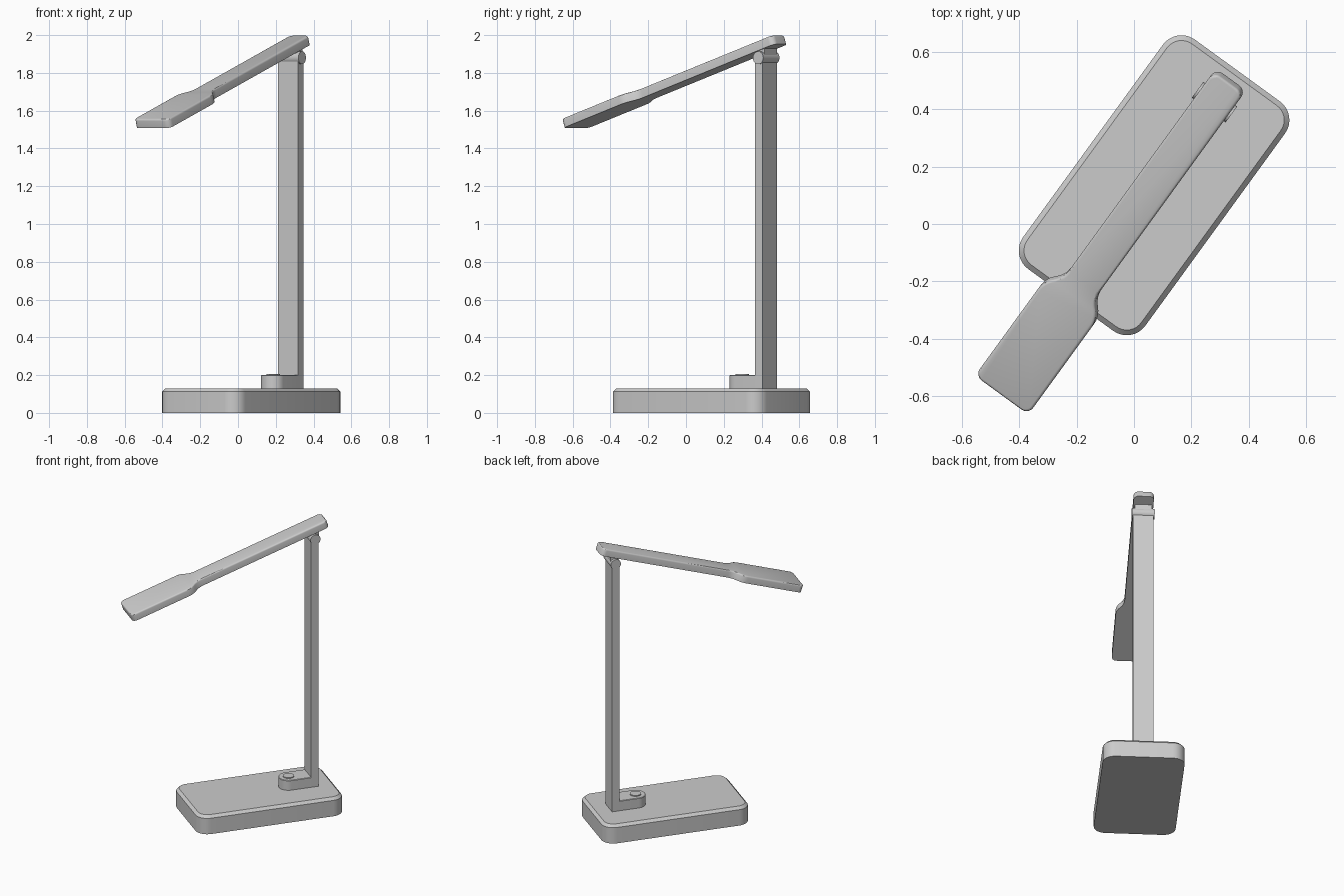
import bpy, bmesh
from math import radians, pi, tan, cos, sin
from mathutils import Matrix, Vector

if "Cube" in bpy.data.objects:
    bpy.data.objects.remove(bpy.data.objects["Cube"])

# Lamp frame: local x runs along the base, turned 54 degrees in the world
FRAME = Matrix.Translation((0.07, 0.135, 0)) @ Matrix.Rotation(radians(54), 4, 'Z')


def fillet(corners, steps=8):
    """Round each (x, y, radius) corner of a closed outline."""
    out = []
    n = len(corners)
    for i, (x, y, r) in enumerate(corners):
        p = Vector((x, y))
        if r == 0:
            out.append(p)
            continue
        a = (Vector(corners[i - 1][:2]) - p).normalized()
        b = (Vector(corners[(i + 1) % n][:2]) - p).normalized()
        half = a.angle(b) / 2
        centre = p + (a + b).normalized() * (r / sin(half))
        start = p + a * (r / tan(half)) - centre
        sweep = pi - 2 * half
        if a.x * b.y - a.y * b.x > 0:
            sweep = -sweep
        for k in range(steps + 1):
            t = sweep * k / steps
            out.append(centre + Vector((start.x * cos(t) - start.y * sin(t),
                                        start.x * sin(t) + start.y * cos(t))))
    return out


def finish(name, bm, local=Matrix()):
    bmesh.ops.recalc_face_normals(bm, faces=bm.faces)
    bm.transform(FRAME @ local)
    me = bpy.data.meshes.new(name)
    bm.to_mesh(me)
    bm.free()
    me.shade_smooth()
    me.set_sharp_from_angle(angle=radians(30))
    ob = bpy.data.objects.new(name, me)
    bpy.context.collection.objects.link(ob)
    return ob


def slab(name, outline, z0, z1, bevel=0, segments=1, local=Matrix()):
    """Extrude an outline and soften its top rim."""
    bm = bmesh.new()
    face = bm.faces.new([bm.verts.new((p.x, p.y, z0)) for p in outline])
    res = bmesh.ops.extrude_face_region(bm, geom=[face], use_keep_orig=True)
    verts = [g for g in res['geom'] if isinstance(g, bmesh.types.BMVert)]
    bmesh.ops.translate(bm, verts=verts, vec=(0, 0, z1 - z0))
    if bevel:
        rim = [e for e in bm.edges if all(abs(v.co.z - z1) < 1e-5 for v in e.verts)]
        bmesh.ops.bevel(bm, geom=rim, offset=bevel, segments=segments,
                        profile=0.5, affect='EDGES')
    return finish(name, bm, local)


def rect(x0, x1, half, r=0.0):
    return [(x0, -half, r), (x1, -half, r), (x1, half, r), (x0, half, r)]


def cylinder(name, radius, depth, local):
    bm = bmesh.new()
    bmesh.ops.create_cone(bm, cap_ends=True, segments=32, radius1=radius,
                          radius2=radius, depth=depth)
    return finish(name, bm, local)


# Base
slab("base", fillet(rect(-0.494, 0.494, 0.263, 0.08)), 0, 0.13, bevel=0.018)

# Post
slab("post", fillet(rect(0.331, 0.381, 0.065)), 0.125, 1.87)

# Switch block with rounded nose, and its button
nose = [(0.135, -0.065, 0.064), (0.335, -0.065, 0), (0.335, 0.065, 0), (0.135, 0.065, 0.064)]
slab("switch_block", fillet(nose, 12), 0.125, 0.2, bevel=0.003)
cylinder("switch_button", 0.036, 0.012, Matrix.Translation((0.2, 0, 0.2)))

# Hinge barrel and the bracket that joins it to the arm
cylinder("hinge_barrel", 0.034, 0.146,
         Matrix.Translation((0.358, 0, 1.88)) @ Matrix.Rotation(pi / 2, 4, 'X'))
slab("hinge_bracket", fillet(rect(0.338, 0.388, 0.055)), 1.885, 1.935)

# Tilted arm widening into the lamp head
side = [(0, 0.065, 0.03), (-0.932, 0.065, 0.085), (-0.99, 0.115, 0.085), (-1.418, 0.115, 0.03)]
outline = side + [(x, -y, r) for x, y, r in reversed(side)]
tilt = Matrix.Translation((0.44, 0, 2.0)) @ Matrix.Rotation(radians(-18.3), 4, 'Y')
slab("arm_and_head", fillet(outline), -0.05, 0, bevel=0.01, segments=3, local=tilt)
